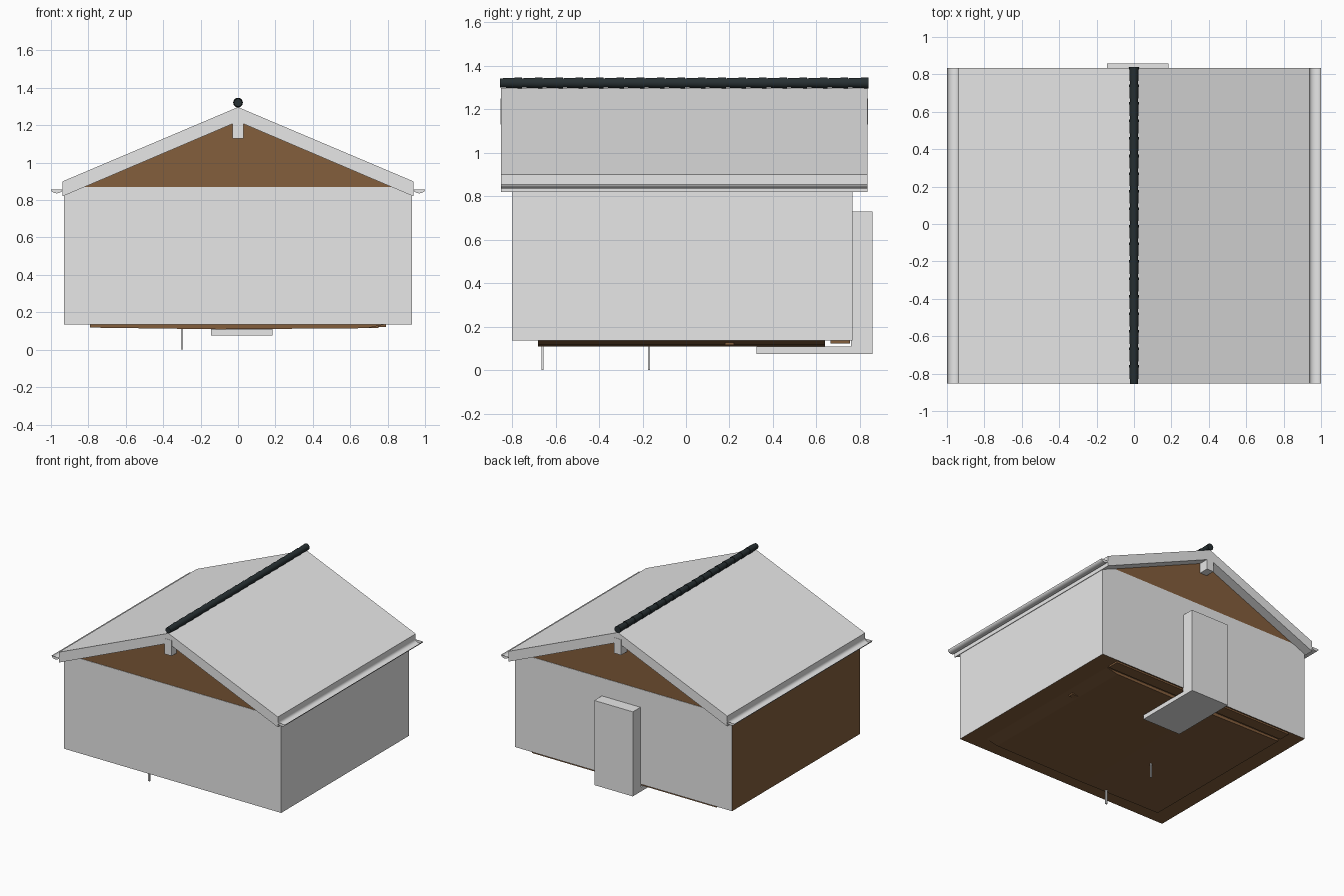
import bpy, bmesh, math

if "Cube" in bpy.data.objects:
    bpy.data.objects.remove(bpy.data.objects["Cube"])


def material(name, rgb):
    m = bpy.data.materials.new(name)
    m.diffuse_color = (*rgb, 1)
    m.use_nodes = True
    m.node_tree.nodes["Principled BSDF"].inputs["Base Color"].default_value = m.diffuse_color
    return m


GREY = material("light grey", (0.8, 0.8, 0.8))
BROWN = material("wood brown", (0.23, 0.112, 0.045))
DARK = material("dark slate", (0.02, 0.029, 0.032))


def finish(name, bm, *mats, recalc=True):
    if recalc:
        bmesh.ops.recalc_face_normals(bm, faces=bm.faces[:])
    me = bpy.data.meshes.new(name)
    bm.to_mesh(me)
    bm.free()
    for m in mats:
        me.materials.append(m)
    ob = bpy.data.objects.new(name, me)
    bpy.context.collection.objects.link(ob)
    return ob


def prism(name, profile, y0, y1, mat):
    """Extrude a closed x-z profile along y."""
    bm = bmesh.new()
    a = [bm.verts.new((x, y0, z)) for x, z in profile]
    b = [bm.verts.new((x, y1, z)) for x, z in profile]
    bm.faces.new(a)
    bm.faces.new(b[::-1])
    n = len(a)
    for i in range(n):
        j = (i + 1) % n
        bm.faces.new((a[i], b[i], b[j], a[j]))
    return finish(name, bm, mat)


def box(name, x0, x1, y0, y1, z0, z1, mat):
    return prism(name, [(x0, z0), (x1, z0), (x1, z1), (x0, z1)], y0, y1, mat)


# Walls: grey, with brown left side and underside
walls = box("walls", -0.93, 0.93, -0.80, 0.765, 0.135, 0.87, GREY)
walls.data.materials.append(BROWN)
for p in walls.data.polygons:
    if p.normal.x < -0.5 or p.normal.z < -0.5:
        p.material_index = 1

# Wooden gables
prism("gables", [(-0.83, 0.87), (0.83, 0.87), (0, 1.225)], -0.797, 0.762, BROWN)

# Roof slab with thick rake ends, and ridge beam
Y0, Y1 = -0.852, 0.835
prism("roof", [(-0.938, 0.82), (0, 1.22), (0.938, 0.82),
               (0.938, 0.90), (0, 1.297), (-0.938, 0.90)], Y0, Y1, GREY)
box("ridge_beam", -0.03, 0.03, Y0 - 0.002, Y1 + 0.002, 1.13, 1.25, GREY)

# Overlapping ridge tiles, each a tapered tube
bm = bmesh.new()
COUNT, SIDES = 18, 14
step = (Y1 - Y0) / COUNT
for i in range(COUNT):
    rings = []
    for y, r in ((Y0 - 0.004 + i * step, 0.0215),
                 (Y0 + 0.004 + (i + 1) * step, 0.026)):
        rings.append([bm.verts.new((r * math.cos(k * math.tau / SIDES), y,
                                    1.321 + r * math.sin(k * math.tau / SIDES)))
                      for k in range(SIDES)])
    a, b = rings
    bm.faces.new(a)
    bm.faces.new(b[::-1])
    for k in range(SIDES):
        j = (k + 1) % SIDES
        f = bm.faces.new((a[k], b[k], b[j], a[j]))
        f.smooth = True
    for e in bm.edges:
        if len(e.link_faces) == 2 and e.link_faces[0].smooth != e.link_faces[1].smooth:
            e.smooth = False
finish("ridge_tiles", bm, DARK)

# Half-round gutters along both eaves, with end caps
for side, name in ((-1, "gutter_left"), (1, "gutter_right")):
    bm = bmesh.new()
    arc = [(side * (0.969 + 0.031 * math.cos(t)), 0.857 - 0.021 * math.sin(t))
           for t in (math.pi * k / 10 for k in range(11))]
    a = [bm.verts.new((x, Y0, z)) for x, z in arc]
    b = [bm.verts.new((x, Y1, z)) for x, z in arc]
    bm.faces.new(a)
    bm.faces.new(b[::-1])
    for k in range(10):
        f = bm.faces.new((a[k], b[k], b[k + 1], a[k + 1]))
        f.smooth = True
    for e in bm.edges:
        if any(not f.smooth for f in e.link_faces):
            e.smooth = False
    finish(name, bm, GREY)

# L-shaped box and foot plate at the back
box("back_box", -0.145, 0.185, 0.76, 0.858, 0.075, 0.73, GREY)
box("back_foot_plate", -0.145, 0.185, 0.325, 0.858, 0.075, 0.108, GREY)

# Floor underside, back strip and small knob
prism("floor_slab", [(-0.79, 0.136), (-0.79, 0.118), (-0.1, 0.109),
                     (0.69, 0.115), (0.79, 0.136)], -0.68, 0.64, BROWN)
box("floor_strip", -0.79, 0.79, 0.665, 0.755, 0.122, 0.136, BROWN)
box("floor_knob", 0.70, 0.75, 0.18, 0.22, 0.116, 0.136, BROWN)

# Thin pegs below the floor
for i, y in enumerate((-0.66, -0.17)):
    box(f"peg_{i + 1}", -0.305, -0.293, y - 0.005, y + 0.005, 0.0, 0.135, GREY)
